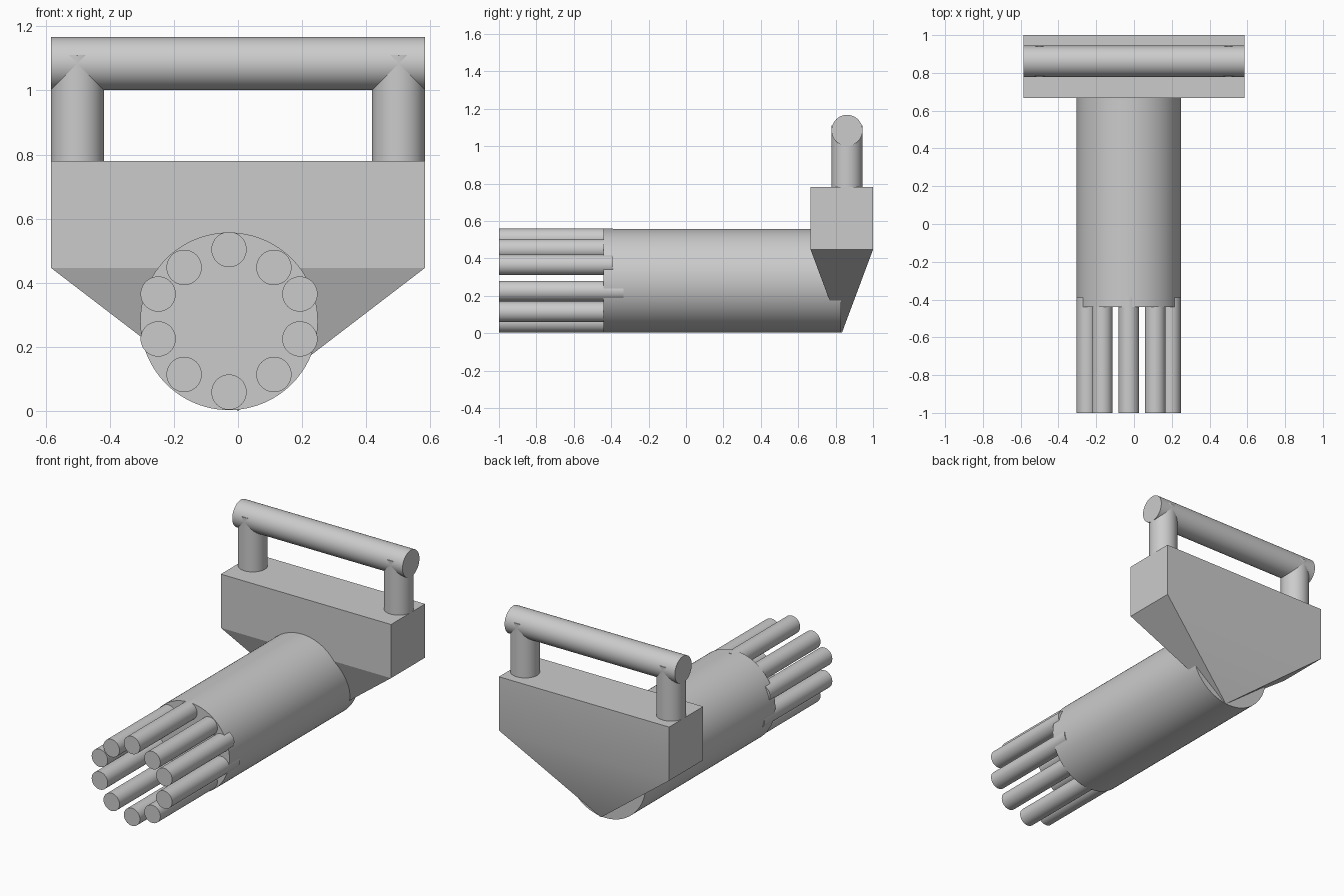
import bpy, bmesh, math
from mathutils import Vector

if "Cube" in bpy.data.objects:
    bpy.data.objects.remove(bpy.data.objects["Cube"])

grey = bpy.data.materials.new("plain grey")
grey.diffuse_color = (0.6, 0.6, 0.6, 1)
grey.use_nodes = True
grey.node_tree.nodes["Principled BSDF"].inputs["Base Color"].default_value = grey.diffuse_color


def rod(name, start, end, radius, sides=64):
    """Smooth capped cylinder running between two points."""
    a, b = Vector(start), Vector(end)
    bpy.ops.mesh.primitive_cylinder_add(
        vertices=sides, radius=radius, depth=(b - a).length, location=(a + b) / 2,
        rotation=(b - a).to_track_quat('Z', 'Y').to_euler())
    ob = bpy.context.object
    ob.name = name
    ob.data.materials.append(grey)
    bpy.ops.object.shade_smooth_by_angle(angle=math.radians(30))
    return ob


# Main barrel
CX, CZ = -0.028, 0.28
rod("barrel", (CX, -0.44, CZ), (CX, 0.83, CZ), 0.277, 96)

# Ring of ten thin rods: offsets from the barrel axis and depth of the inner end
rod("ring_rod_top", (CX, -1, CZ + 0.224), (CX, -0.39, CZ + 0.224), 0.055, 40)
rod("ring_rod_bottom", (CX, -1, CZ - 0.221), (CX, -0.39, CZ - 0.221), 0.055, 40)
for dx, dz, inner in ((0.14, 0.168, -0.39), (0.221, 0.085, -0.39),
                      (0.221, -0.055, -0.335), (0.14, -0.166, -0.39)):
    for side in (-1, 1):
        x = CX + side * dx
        rod("ring_rod", (x, -1, CZ + dz), (x, inner, CZ + dz), 0.055, 40)

# Rear block: box above, tapering to a point at the bottom
W, Y0, Y1, ZM, ZT = 0.584, 0.666, 1.0, 0.447, 0.78
bm = bmesh.new()
rect = [(-W, Y0), (W, Y0), (W, Y1), (-W, Y1)]
low = [bm.verts.new((x, y, ZM)) for x, y in rect]
top = [bm.verts.new((x, y, ZT)) for x, y in rect]
tip = bm.verts.new((0, 0.833, 0))
bm.faces.new(top)
for i in range(4):
    j = (i + 1) % 4
    bm.faces.new((low[i], low[j], top[j], top[i]))
    bm.faces.new((low[j], low[i], tip))
bmesh.ops.recalc_face_normals(bm, faces=bm.faces)
# Only the rear crease is soft
for f in bm.faces:
    f.smooth = True
for e in bm.edges:
    e.smooth = all(v in (low[2], low[3]) for v in e.verts)
mesh = bpy.data.meshes.new("rear_block")
bm.to_mesh(mesh)
bm.free()
mesh.materials.append(grey)
bpy.context.collection.objects.link(bpy.data.objects.new("rear_block", mesh))

# Handle: crossbar on two posts
HY = 0.861
rod("handle_bar", (-W, HY, 1.084), (W, HY, 1.084), 0.083)
for side in (-1, 1):
    rod("handle_post", (side * 0.501, HY, ZT - 0.02), (side * 0.501, HY, 1.11), 0.083)
